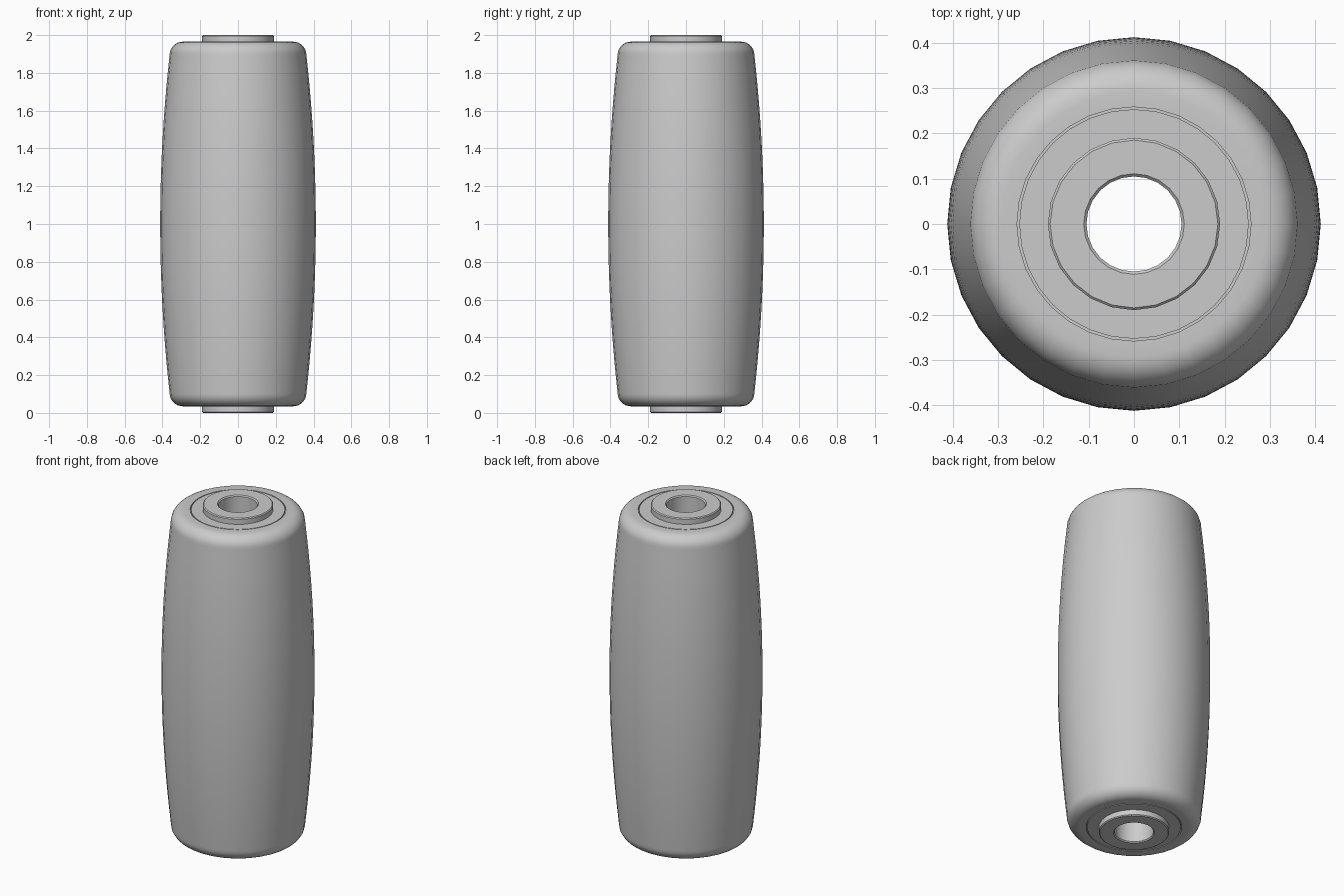
import bpy
import bmesh
import math

cube = bpy.data.objects.get("Cube")
if cube:
    bpy.data.objects.remove(cube, do_unlink=True)

grey = bpy.data.materials.new("plain grey")
grey.use_nodes = True
colour = (0.6, 0.6, 0.6, 1)
grey.diffuse_color = colour
grey.node_tree.nodes["Principled BSDF"].inputs["Base Color"].default_value = colour

MID = 1.0          # mid height of the roller
FACE = 0.965       # half length of the roller body


def lathe(name, half_profile, sides):
    """Revolve a closed ring section; half_profile holds (radius, height above
    the middle) from outside to inside and is mirrored to the lower half."""
    lower = [(r, -h) for r, h in reversed(half_profile) if h > 0]
    bm = bmesh.new()
    verts = [bm.verts.new((r, 0, MID + h)) for r, h in half_profile + lower]
    edges = [bm.edges.new((a, b)) for a, b in zip(verts, verts[1:] + verts[:1])]
    bmesh.ops.spin(bm, geom=verts + edges, cent=(0, 0, 0), axis=(0, 0, 1),
                   angle=math.tau, steps=sides, use_merge=True)
    bmesh.ops.remove_doubles(bm, verts=bm.verts, dist=0.0001)
    bmesh.ops.recalc_face_normals(bm, faces=bm.faces)
    mesh = bpy.data.meshes.new(name)
    bm.to_mesh(mesh)
    bm.free()
    mesh.materials.append(grey)
    obj = bpy.data.objects.new(name, mesh)
    bpy.context.collection.objects.link(obj)
    bpy.ops.object.select_all(action="DESELECT")
    obj.select_set(True)
    bpy.context.view_layer.objects.active = obj
    bpy.ops.object.shade_smooth_by_angle(angle=math.radians(30))
    return obj


# Barrel-shaped roller body: crowned side, rounded shoulder, flat end
FILLET = 0.07
END_RADIUS = 0.362
crown_top = FACE - FILLET
crown = []
for i in range(11):
    t = i / 10
    crown.append((0.412 - (0.412 - END_RADIUS) * t * t, crown_top * t))
shoulder = []
for i in range(1, 9):
    a = math.radians(90) * i / 8
    shoulder.append((END_RADIUS - FILLET * (1 - math.cos(a)),
                     crown_top + FILLET * math.sin(a)))
lathe("roller_body", crown + shoulder + [(0.258, FACE)], 32)

# End insert with a narrow groove around its rim
lathe("end_insert", [(0.258, FACE - 0.02), (0.253, FACE - 0.02),
                     (0.253, FACE), (0.17, FACE)], 32)

# Hollow centre sleeve, chamfered inside and out
lathe("centre_sleeve", [(0.19, 0.995), (0.185, 1.0),
                        (0.111, 1.0), (0.105, 0.994)], 24)
